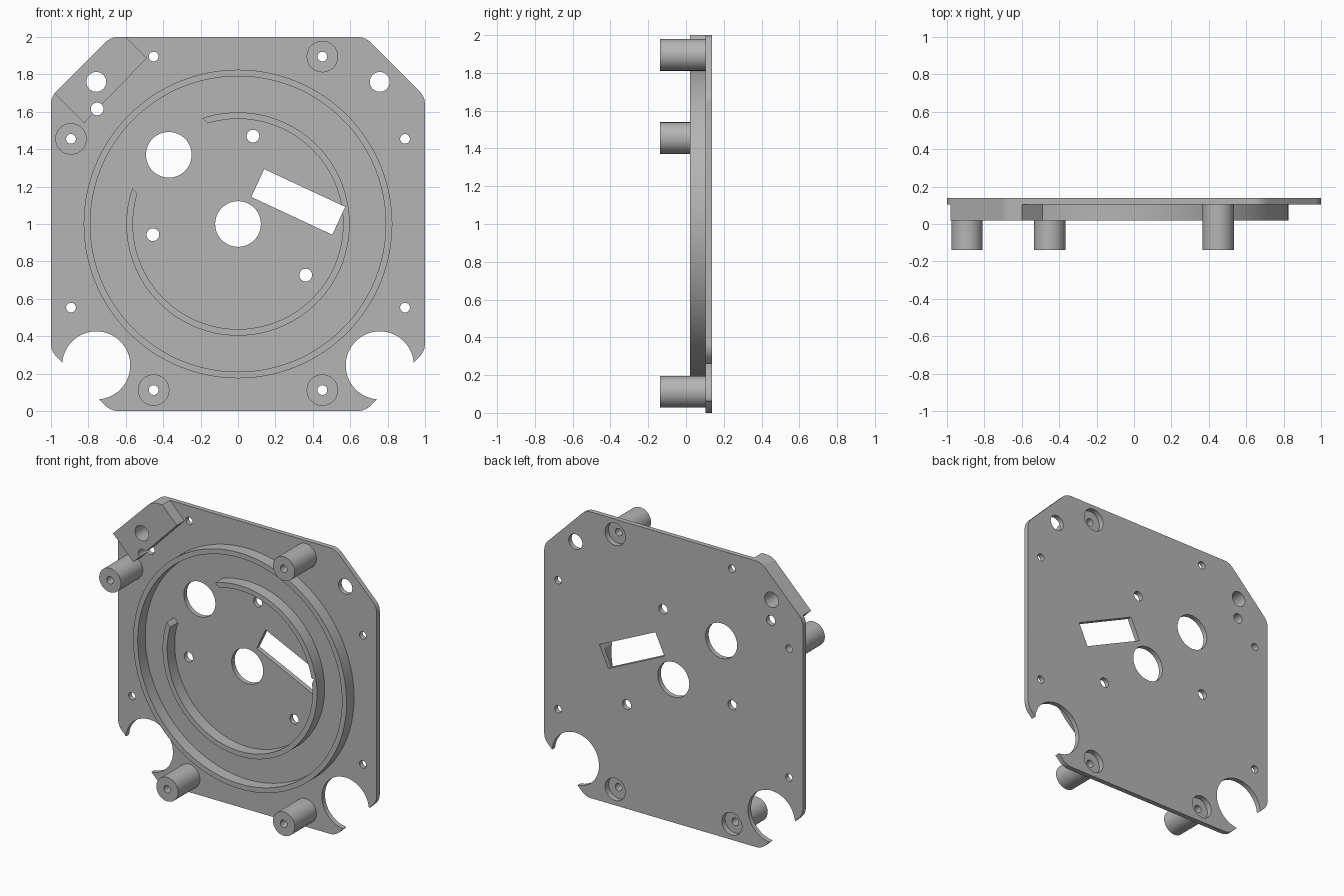
import bpy
import bmesh
from math import sin, cos, tan, asin, radians, pi
from mathutils import Vector

cube = bpy.data.objects.get("Cube")
if cube:
    bpy.data.objects.remove(cube, do_unlink=True)

grey = bpy.data.materials.new("plain grey")
grey.use_nodes = True
COLOR = (0.46, 0.46, 0.46, 1)
grey.diffuse_color = COLOR
grey.node_tree.nodes["Principled BSDF"].inputs["Base Color"].default_value = COLOR

# Depth levels along y
FRONT, RIM, FACE, BACK = -0.138, 0.02, 0.104, 0.138
EMBED = FACE + 0.008
BORE_FLOOR = FACE - 0.004


def arc(x, z, r, a0, a1, n):
    """Points along an arc in the xz plane, angles in degrees."""
    return [(x + r * cos(radians(a0 + (a1 - a0) * i / n)),
             z + r * sin(radians(a0 + (a1 - a0) * i / n))) for i in range(n + 1)]


def circle(x, z, r, n=48):
    return arc(x, z, r, 0, 360, n)[:-1]


def rounded(corners, steps=8):
    """Polygon from (x, z, radius) corners with filleted corners."""
    pts = []
    for i, (x, z, r) in enumerate(corners):
        p = Vector((x, z))
        if r == 0:
            pts.append(tuple(p))
            continue
        a = (Vector(corners[i - 1][:2]) - p).normalized()
        b = (Vector(corners[(i + 1) % len(corners)][:2]) - p).normalized()
        half = a.angle(b) / 2
        centre = p + (a + b).normalized() * (r / sin(half))
        start = p + a * (r / tan(half)) - centre
        end = p + b * (r / tan(half)) - centre
        for k in range(steps + 1):
            d = start.lerp(end, k / steps).normalized() * r
            pts.append(tuple(centre + d))
    return pts


def prism(name, outlines, y0, y1):
    """Extrude one or more xz outlines from y0 to y1 into one object."""
    bm = bmesh.new()
    for outline in outlines:
        face = bm.faces.new([bm.verts.new((x, y0, z)) for x, z in outline])
        top = bmesh.ops.extrude_face_region(bm, geom=[face])["geom"]
        bmesh.ops.translate(bm, vec=(0, y1 - y0, 0),
                            verts=[v for v in top if isinstance(v, bmesh.types.BMVert)])
    bmesh.ops.recalc_face_normals(bm, faces=bm.faces)
    mesh = bpy.data.meshes.new(name)
    bm.to_mesh(mesh)
    bm.free()
    mesh.materials.append(grey)
    ob = bpy.data.objects.new(name, mesh)
    bpy.context.collection.objects.link(ob)
    return ob


def finish(ob, *cutters):
    """Cut the part, then smooth its round walls."""
    bpy.ops.object.select_all(action="DESELECT")
    bpy.context.view_layer.objects.active = ob
    ob.select_set(True)
    for cutter in cutters:
        mod = ob.modifiers.new("cut", "BOOLEAN")
        mod.operation = "DIFFERENCE"
        mod.solver = "EXACT"
        mod.object = cutter
        bpy.ops.object.modifier_apply(modifier=mod.name)
    bpy.ops.object.shade_smooth_by_angle(angle=radians(30))


# Hole positions
posts = [(-0.893, 1.455), (0.451, 1.895), (-0.451, 0.112), (0.451, 0.112)]
screw_holes = posts + [(-0.451, 1.895), (-0.893, 0.553), (0.893, 0.553), (0.893, 1.455)]
pin_holes = [(0.08, 1.47), (-0.455, 0.943), (0.362, 0.727), (-0.753, 1.615)]
large_holes = [(0, 1), (-0.37, 1.37)]

# Slanted rectangular window
tilt = radians(-25)
window = [(0.322 + u * cos(tilt) - v * sin(tilt), 1.118 + u * sin(tilt) + v * cos(tilt))
          for u, v in [(-0.239, -0.082), (0.239, -0.082), (0.239, 0.082), (-0.239, 0.082)]]

# Cutters
through = [window]
through += [circle(x, z, 0.026, 32) for x, z in screw_holes]
through += [circle(x, z, 0.034, 32) for x, z in pin_holes]
through += [circle(x, z, 0.122, 64) for x, z in large_holes]
for side in (-1, 1):
    through.append(circle(side * 0.758, 1.76, 0.053))
    through.append(circle(side * 0.758, 0.244, 0.182, 64))
hole_cutter = prism("hole_cutter", through, -0.4, 0.4)
bore_cutter = prism("counterbore_cutter", [circle(x, z, 0.078) for x, z in posts[1:]],
                    BORE_FLOOR, 0.4)
ring_cutter = prism("ring_cutter", [circle(0, 1, 0.79, 128)], -0.4, 0.4)

# Base plate with chamfered, rounded corners
R = 0.1
quarter = [(1, 0.68), (0.68, 1)]
corners = [(x, 1 + z, R) for x, z in quarter]
corners += [(-x, 1 + z, R) for x, z in reversed(quarter)]
corners += [(-x, 1 - z, R) for x, z in quarter]
corners += [(x, 1 - z, R) for x, z in reversed(quarter)]
plate = prism("base_plate", [rounded(corners)], FACE, BACK)
finish(plate, hole_cutter, bore_cutter)

# Outer raised ring
outer_ring = prism("outer_ring", [circle(0, 1, 0.825, 128)], RIM, EMBED)
finish(outer_ring, ring_cutter)

# Inner raised ring, open along a diagonal strip
GAP = 0.266
outline = []
for r, flip in ((0.597, 1), (0.562, -1)):
    half = asin(GAP / r) * 180 / pi
    outline += arc(0, 1, r, 135 + half, 495 - half, 96)[::flip]
inner_ring = prism("inner_ring", [outline], RIM, EMBED)
finish(inner_ring, hole_cutter)

# Thick block on the chamfered corner
block = prism("corner_block", [rounded([(-0.6, 2, 0), (-0.487, 1.887, 0), (-0.823, 1.54, 0),
                                        (-0.981, 1.699, 0), (-0.68, 2, R)])], RIM, EMBED)
finish(block, hole_cutter)

# Standoff posts
for i, (x, z) in enumerate(posts):
    post = prism(f"standoff_post_{i + 1}", [circle(x, z, 0.084)], FRONT, EMBED)
    finish(post, hole_cutter, bore_cutter)

for cutter in (hole_cutter, bore_cutter, ring_cutter):
    bpy.data.objects.remove(cutter, do_unlink=True)
